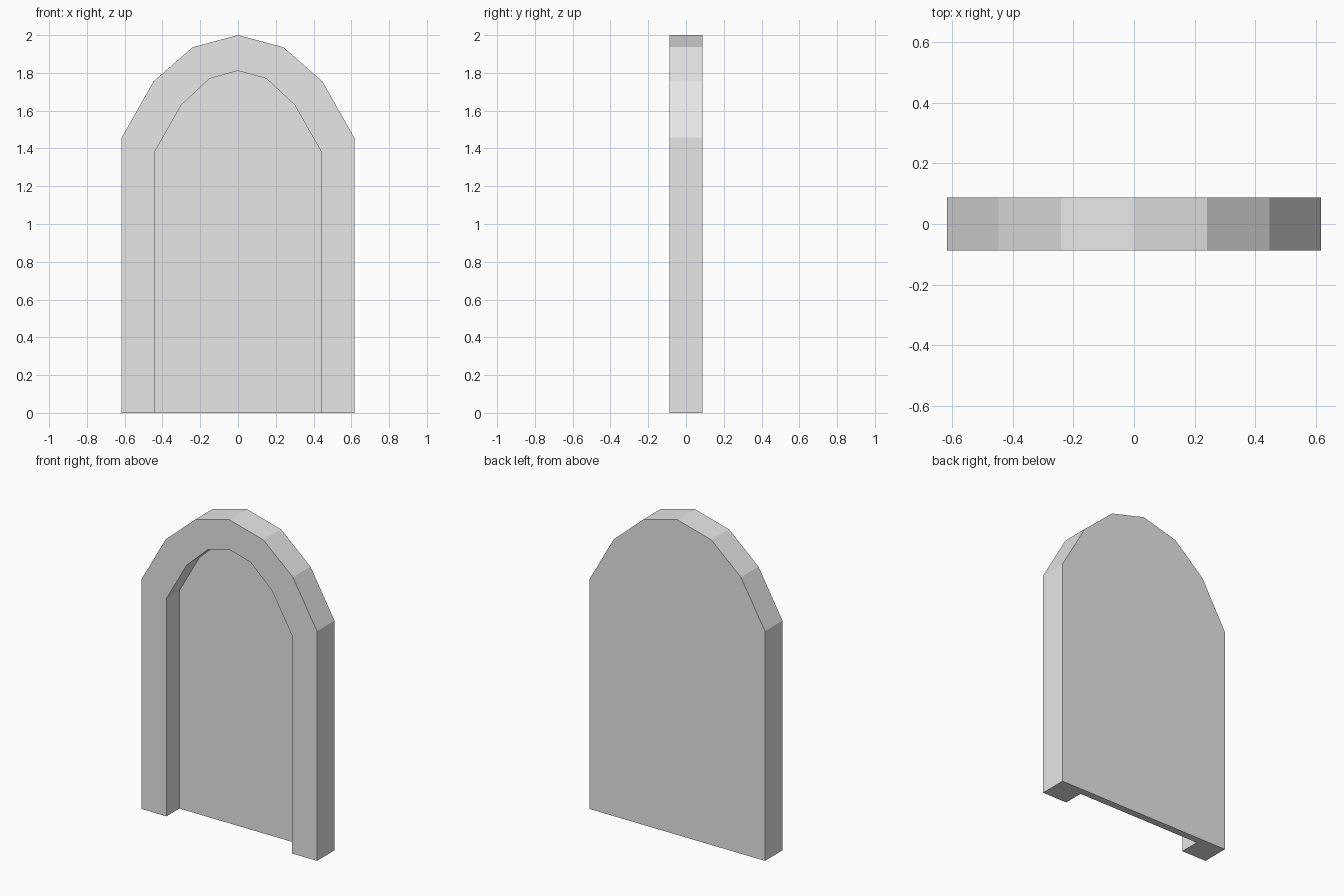
import bpy
import bmesh

if "Cube" in bpy.data.objects:
    bpy.data.objects.remove(bpy.data.objects["Cube"], do_unlink=True)

FRONT, RECESS, BACK = -0.088, 0.042, 0.088

# Half profiles (x, z) from the foot up to the crown
OUTER = [(0.616, 0), (0.616, 1.457), (0.447, 1.755), (0.24, 1.936), (0, 2.0)]
INNER = [(0.441, 0), (0.441, 1.382), (0.3, 1.63), (0.15, 1.77), (0, 1.811)]


def mirrored(half):
    """Full arch outline from the left foot over the crown to the right foot."""
    return half + [(-x, z) for x, z in reversed(half[:-1])]


def make_material(name, value):
    mat = bpy.data.materials.new(name)
    mat.use_nodes = True
    colour = (value, value, value, 1)
    mat.diffuse_color = colour
    mat.node_tree.nodes["Principled BSDF"].inputs["Base Color"].default_value = colour
    return mat


bm = bmesh.new()


def add_loop(half, y):
    return [bm.verts.new((x, y, z)) for x, z in mirrored(half)]


def bridge(a, b):
    for i in range(len(a) - 1):
        bm.faces.new((a[i], a[i + 1], b[i + 1], b[i]))


outer_back = add_loop(OUTER, BACK)
outer_front = add_loop(OUTER, FRONT)
inner_front = add_loop(INNER, FRONT)
inner_recess = add_loop(INNER, RECESS)

# Outer rim, front border and recess walls
loops = [outer_back, outer_front, inner_front, inner_recess]
for a, b in zip(loops, loops[1:]):
    bridge(a, b)

# Back wall, recessed panel and U-shaped underside
bm.faces.new(outer_back)
bm.faces.new(inner_recess)
bm.faces.new([lp[0] for lp in loops] + [lp[-1] for lp in reversed(loops)])
bmesh.ops.recalc_face_normals(bm, faces=bm.faces)

mesh = bpy.data.meshes.new("arched_niche")
bm.to_mesh(mesh)
bm.free()
mesh.materials.append(make_material("light_grey", 0.8))
niche = bpy.data.objects.new("arched_niche", mesh)
bpy.context.collection.objects.link(niche)
